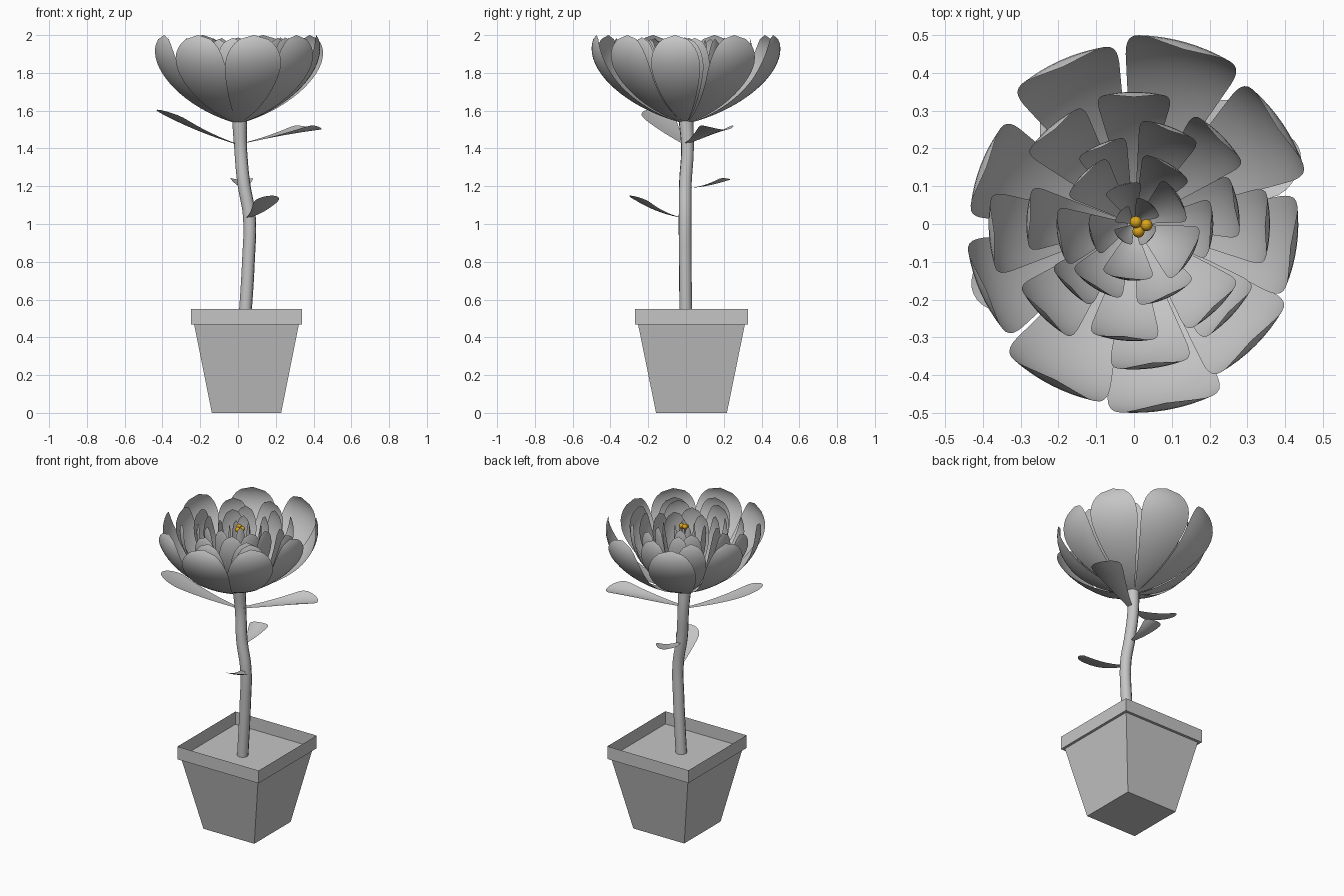
import bpy, bmesh, math
from mathutils import Vector

cube = bpy.data.objects.get("Cube")
if cube:
    bpy.data.objects.remove(cube, do_unlink=True)


def material(name, rgb):
    m = bpy.data.materials.new(name)
    m.use_nodes = True
    m.diffuse_color = (*rgb, 1)
    m.node_tree.nodes["Principled BSDF"].inputs["Base Color"].default_value = (*rgb, 1)
    return m


GREY = material("plain_grey", (0.56, 0.56, 0.56))
GOLD = material("stamen_gold", (0.7, 0.37, 0.012))


def finish(bm, name, mat, smooth=True):
    bmesh.ops.remove_doubles(bm, verts=bm.verts, dist=0.0002)
    me = bpy.data.meshes.new(name)
    bm.to_mesh(me)
    bm.free()
    me.materials.append(mat)
    ob = bpy.data.objects.new(name, me)
    bpy.context.collection.objects.link(ob)
    for p in me.polygons:
        p.use_smooth = smooth
    return ob


def add_grid(bm, point, rows, cols):
    """Sheet of quads from point(u, v), with u in 0..1 and v in -1..1."""
    g = [[bm.verts.new(point(i / rows, 2 * j / cols - 1)) for j in range(cols + 1)]
         for i in range(rows + 1)]
    for i in range(rows):
        for j in range(cols):
            bm.faces.new((g[i][j], g[i][j + 1], g[i + 1][j + 1], g[i + 1][j]))


# Pot: tapered square body, open rim, soil at the foot of the rim
def square_ring(bm, size, z):
    sx, sy = size * 0.49, size * 0.5
    return [bm.verts.new((0.045 + sx * a, 0.029 + sy * b, z))
            for a, b in ((-1, -1), (1, -1), (1, 1), (-1, 1))]


def square_shell(name, profile, cap_start=False, cap_end=False):
    bm = bmesh.new()
    rings = [square_ring(bm, s, z) for s, z in profile]
    for lo, hi in zip(rings, rings[1:]):
        for i in range(4):
            k = (i + 1) % 4
            bm.faces.new((lo[i], lo[k], hi[k], hi[i]))
    if cap_start:
        bm.faces.new(rings[0][::-1])
    if cap_end:
        bm.faces.new(rings[-1])
    return finish(bm, name, GREY, False)


square_shell("pot_body", [(0.375, 0), (0.565, 0.467)], True, True)
square_shell("pot_rim", [(0.56, 0.467), (0.599, 0.467), (0.599, 0.55)])


# Stem: bent tube swept along a curve
def tube(name, path, radius, flare=1.0):
    cu = bpy.data.curves.new(name, "CURVE")
    cu.dimensions = "3D"
    cu.bevel_depth = radius
    cu.bevel_resolution = 3
    cu.resolution_u = 6
    cu.use_fill_caps = True
    sp = cu.splines.new("BEZIER")
    sp.bezier_points.add(len(path) - 1)
    for bp, co in zip(sp.bezier_points, path):
        bp.co = co
        bp.handle_left_type = bp.handle_right_type = "AUTO"
    sp.bezier_points[-1].radius = flare
    cu.materials.append(GREY)
    ob = bpy.data.objects.new(name, cu)
    bpy.context.collection.objects.link(ob)
    return ob


tube("stem", [(0.034, 0, 0.46), (0.055, -0.004, 0.8), (0.06, -0.005, 1.04),
              (0.03, -0.003, 1.22), (0.014, 0.008, 1.4), (0.008, 0, 1.55)], 0.034, 1.15)


# Leaves: narrow at the stem, broad and rounded at the end, cupped
def leaf(name, base, tip, half_width, sag, cup):
    base, tip = Vector(base), Vector(tip)
    run = tip - base
    side = Vector((-run.y, run.x, 0)).normalized()

    def point(u, v):
        s = math.sin(u * math.pi / 2)
        w = 0.12 + 0.88 * min(1, s / 0.8) ** 1.2
        if s > 0.68:
            w *= math.sqrt(max(0, 1 - ((s - 0.68) / 0.32) ** 2))
        p = base + run * s + side * (half_width * w * v)
        p.z += cup * w * w * v * v - sag * math.sin(math.pi * s)
        return p

    bm = bmesh.new()
    add_grid(bm, point, 16, 8)
    finish(bm, name, GREY)


leaf("upper_right_leaf", (0, 0, 1.42), (-0.425, -0.185, 1.605), 0.1, 0.012, 0.01)
leaf("upper_left_leaf", (0.02, 0, 1.425), (0.435, 0.205, 1.5), 0.1, -0.005, 0.04)
leaf("back_leaf", (0.035, 0.01, 1.19), (0.015, 0.235, 1.235), 0.065, 0.008, 0.025)
leaf("front_leaf", (0.045, -0.01, 1.03), (0.18, -0.295, 1.15), 0.075, 0.018, 0.012)


# Flower: rings of petals, each a slice of a bowl with a rounded top
def add_petal(bm, radius, angle, half_angle, height):
    def point(u, v):
        t = 0.03 + 1.82 * u
        w = 1 - max(0, (t - 1.1) / 0.75) ** 2
        a = math.radians(angle + half_angle * v * math.sqrt(max(0, w)))
        r = radius * math.sin(t)
        z = (0.3 * math.sin(t) + 0.7 * (1 - math.cos(t))) / 1.18
        return (r * math.cos(a), r * math.sin(a), 1.53 + height * z)

    add_grid(bm, point, 20, 8)


# name: (half angle, height, (angle, radius) of each petal going clockwise)
RINGS = {
    "outer_petals": (18.8, 0.47, ((74, .5), (34, .475), (-8, .435), (-45, .455), (-80, .5),
                                  (-117, .48), (-156, .445), (159, .435), (114, .475))),
    "second_petals": (17, 0.457, ((90, .35), (45, .33), (-1, .36), (-43, .355), (-83, .385),
                                  (-135, .345), (-176, .385), (130, .34))),
    "third_petals": (18, 0.455, ((69, .275), (10, .28), (-46, .315), (-95, .31),
                                 (-135, .245), (177, .285), (113, .23))),
    "fourth_petals": (23, 0.45, ((60, .185), (-4, .21), (-65, .215), (-122, .2),
                                 (-170, .205), (135, .19))),
    "fifth_petals": (28, 0.445, ((30, .14), (-30, .175), (-97, .15), (-165, .12), (107, .11))),
    "inner_petals": (35, 0.44, ((50, .07), (-40, .06), (-130, .055), (140, .05))),
}
for name, (half, height, petals) in RINGS.items():
    bm = bmesh.new()
    for angle, radius in petals:
        add_petal(bm, radius, angle, half, height)
    finish(bm, name, GREY)

# Stamens: three small balls on thin filaments
for i, (x, y, z) in enumerate([(0.005, 0.005, 1.95), (0.033, -0.003, 1.945), (0.012, -0.02, 1.94)]):
    bm = bmesh.new()
    bmesh.ops.create_uvsphere(bm, u_segments=16, v_segments=10, radius=0.016)
    bmesh.ops.translate(bm, verts=bm.verts, vec=(x, y, z))
    finish(bm, f"stamen_{i + 1}", GOLD)
    tube(f"filament_{i + 1}", [(0.008, 0, 1.55), (x, y, z)], 0.004)
